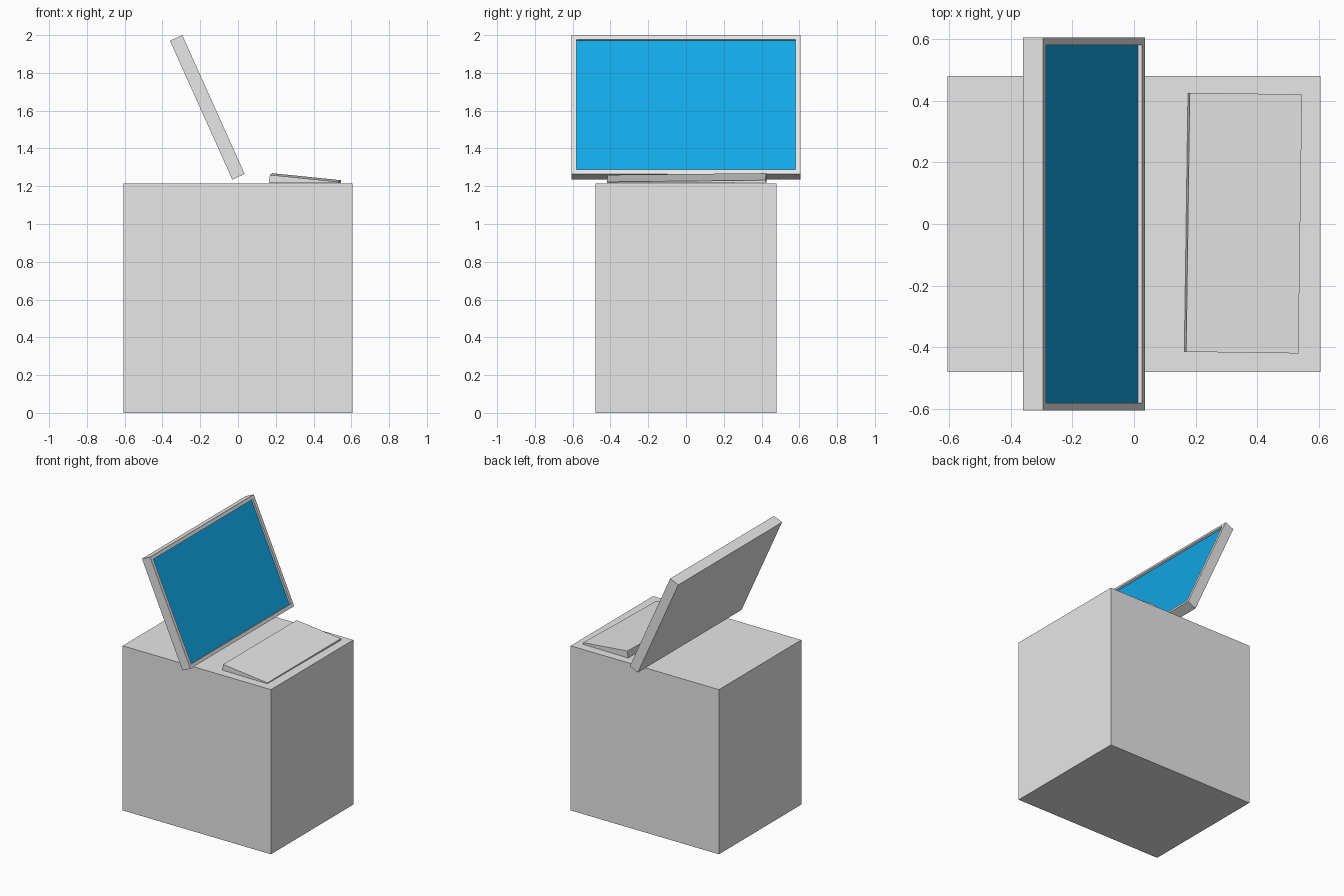
import bpy, bmesh, math
from mathutils import Matrix, Vector

if "Cube" in bpy.data.objects:
    bpy.data.objects.remove(bpy.data.objects["Cube"])


def material(name, rgb):
    m = bpy.data.materials.new(name)
    m.diffuse_color = (*rgb, 1)
    m.use_nodes = True
    m.node_tree.nodes["Principled BSDF"].inputs["Base Color"].default_value = m.diffuse_color
    return m


GREY = material("light grey", (0.8, 0.8, 0.8))
BLUE = material("screen blue", (0.007, 0.46, 0.95))


def finish(bm, name, *mats):
    bmesh.ops.recalc_face_normals(bm, faces=bm.faces)
    me = bpy.data.meshes.new(name)
    bm.to_mesh(me)
    bm.free()
    for m in mats:
        me.materials.append(m)
    ob = bpy.data.objects.new(name, me)
    bpy.context.collection.objects.link(ob)
    return ob


def box(size):
    bm = bmesh.new()
    bmesh.ops.create_cube(bm, size=1)
    bmesh.ops.scale(bm, vec=size, verts=bm.verts)
    return bm


# Cabinet: plain block
TOP = 1.215
cabinet = finish(box((1.21, 0.96, TOP)), "cabinet", GREY)
cabinet.location.z = TOP / 2

# Monitor: tilted slab with a recessed blue panel
bm = box((0.072, 1.21, 0.806))
front = max(bm.faces, key=lambda f: f.calc_center_median().x)
bmesh.ops.inset_region(bm, faces=[front], thickness=0.035)
panel = bmesh.ops.extrude_discrete_faces(bm, faces=[front])["faces"][0]
bmesh.ops.translate(bm, vec=(-0.014, 0, 0), verts=panel.verts)
panel.material_index = 1
monitor = finish(bm, "monitor", GREY, BLUE)
monitor.location = (-0.1625, 0, 1.6175)
monitor.rotation_euler.y = math.radians(-24.2)

# Keyboard: wedge, slightly turned and leaning on the cabinet
bm = box((0.37, 0.84, 1))
for v in bm.verts:
    back, far = v.co.x < 0, v.co.y > 0
    if v.co.z > 0:
        v.co.z = (1.26 if back else 1.223) + (0.009 if far else 0)
        v.co.x += 0.006 if back else 0
    else:
        v.co.z = TOP + (0.004 if far else 0.001)
bm.transform(Matrix.Translation((0.354, 0.003, 0)) @ Matrix.Rotation(math.radians(-0.8), 4, "Z"))
finish(bm, "keyboard", GREY)
